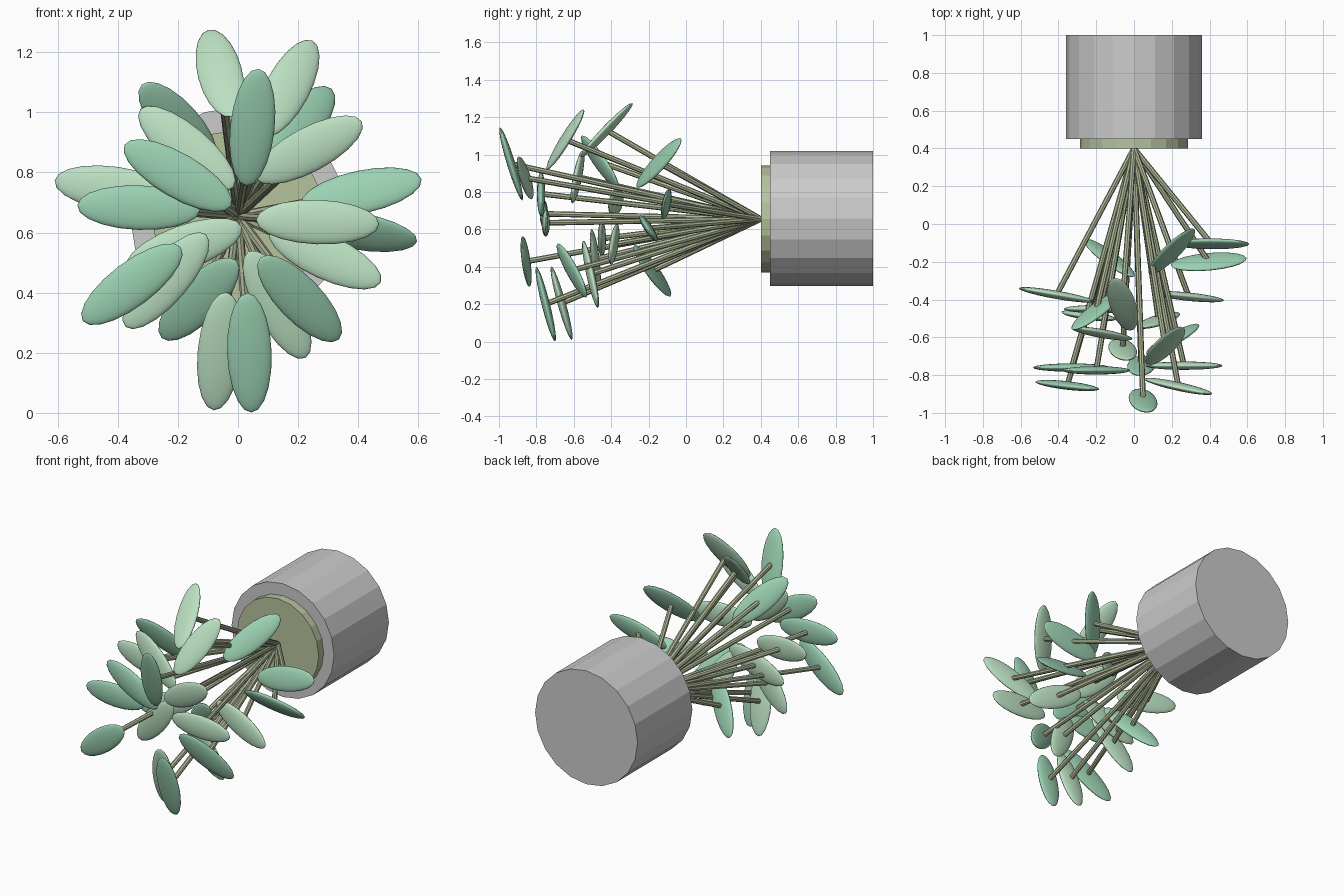
import bpy
from math import radians, cos, sin, sqrt
from mathutils import Vector, Matrix

if "Cube" in bpy.data.objects:
    bpy.data.objects.remove(bpy.data.objects["Cube"])


def material(name, rgb):
    m = bpy.data.materials.new(name)
    m.diffuse_color = (*rgb, 1)
    m.use_nodes = True
    m.node_tree.nodes["Principled BSDF"].inputs["Base Color"].default_value = m.diffuse_color
    return m


LIGHT = material("light_leaf", (0.50, 0.75, 0.54))
MID = material("mid_leaf", (0.33, 0.64, 0.45))
STEM = material("stem", (0.43, 0.48, 0.31))
SOIL = material("soil", (0.47, 0.55, 0.34))

ROOT = Vector((0, 0.40, 0.655))   # point where all stems meet


def rod(name, a, b, radius, sides, mat=None):
    a, b = Vector(a), Vector(b)
    d = b - a
    bpy.ops.mesh.primitive_cylinder_add(vertices=sides, radius=radius, depth=d.length,
                                        location=(a + b) / 2,
                                        rotation=d.to_track_quat('Z', 'X').to_euler())
    ob = bpy.context.object
    ob.name = name
    if mat:
        ob.data.materials.append(mat)
    return ob


def leaf(name, centre, angle, dy, roll, mat):
    # long axis points outwards at the front-view angle; dy is the tip's shift along y
    half = 0.205
    flat = sqrt(half ** 2 - dy ** 2)
    a = radians(angle)
    u = Vector((flat * cos(a), dy, flat * sin(a))).normalized()
    v = Vector((-sin(a), 0, cos(a)))
    v = Matrix.Rotation(radians(roll), 3, u) @ v
    n = u.cross(v)
    rot = Matrix((u, v, n)).transposed().to_4x4()
    bpy.ops.mesh.primitive_uv_sphere_add(segments=20, ring_count=12, radius=1)
    ob = bpy.context.object
    ob.name = name
    ob.matrix_world = (Matrix.Translation(centre) @ rot
                       @ Matrix.Diagonal((half, 0.074, 0.022, 1)))
    ob.data.materials.append(mat)
    bpy.ops.object.shade_smooth()


# pot and soil, lying along y
rod("pot", (0, 0.45, 0.658), (0, 1.0, 0.658), 0.36, 20)
rod("soil", (0, 0.40, 0.655), (0, 0.46, 0.655), 0.287, 20, SOIL)

# leaves: x, y, z, outward angle, tip shift in y, roll, material
leaves = [
    (-0.06, -0.425, 1.13, 105, 0.14, 0, LIGHT),
    (0.165, -0.645, 1.08, 62, 0.10, 0, LIGHT),
    (0.048, -0.935, 0.95, 84, -0.06, 0, MID),
    (0.20, -0.145, 0.955, 48, 0.12, 0, MID),
    (-0.20, -0.46, 0.96, 132, -0.10, 0, MID),
    (0.235, -0.86, 0.875, 28, -0.04, 0, LIGHT),
    (-0.17, -0.58, 0.88, 140, 0.03, 0, LIGHT),
    (-0.20, -0.775, 0.79, 150, 0.0, 0, MID),
    (0.41, -0.105, 0.735, 12, 0.0, -15, MID),
    (-0.41, -0.375, 0.745, 172, 0.035, 0, LIGHT),
    (-0.33, -0.76, 0.683, 178, 0.0, 0, MID),
    (0.265, -0.75, 0.635, -2, 0.0, 0, LIGHT),
    (0.395, -0.20, 0.605, -10, 0.02, 35, MID),
    (0.29, -0.385, 0.52, -25, -0.02, 0, LIGHT),
    (-0.18, -0.45, 0.55, 200, 0.0, 0, LIGHT),
    (-0.24, -0.485, 0.44, 229, 0.02, 0, LIGHT),
    (-0.353, -0.855, 0.428, 217, 0.02, 0, MID),
    (-0.13, -0.18, 0.378, 226, 0.10, 0, MID),
    (0.13, -0.51, 0.36, -62, 0.04, 0, LIGHT),
    (0.205, -0.61, 0.38, -46, 0.08, 0, MID),
    (-0.06, -0.665, 0.205, 264, 0.055, 0, LIGHT),
    (0.038, -0.75, 0.20, 272, 0.05, 0, MID),
]
for i, (x, y, z, angle, dy, roll, mat) in enumerate(leaves):
    c = Vector((x, y, z))
    tip = c + (c - ROOT).normalized() * 0.015
    rod(f"stem_{i + 1}", ROOT, tip, 0.015, 8, STEM)
    leaf(f"leaf_{i + 1}", c, angle, dy, roll, mat)
